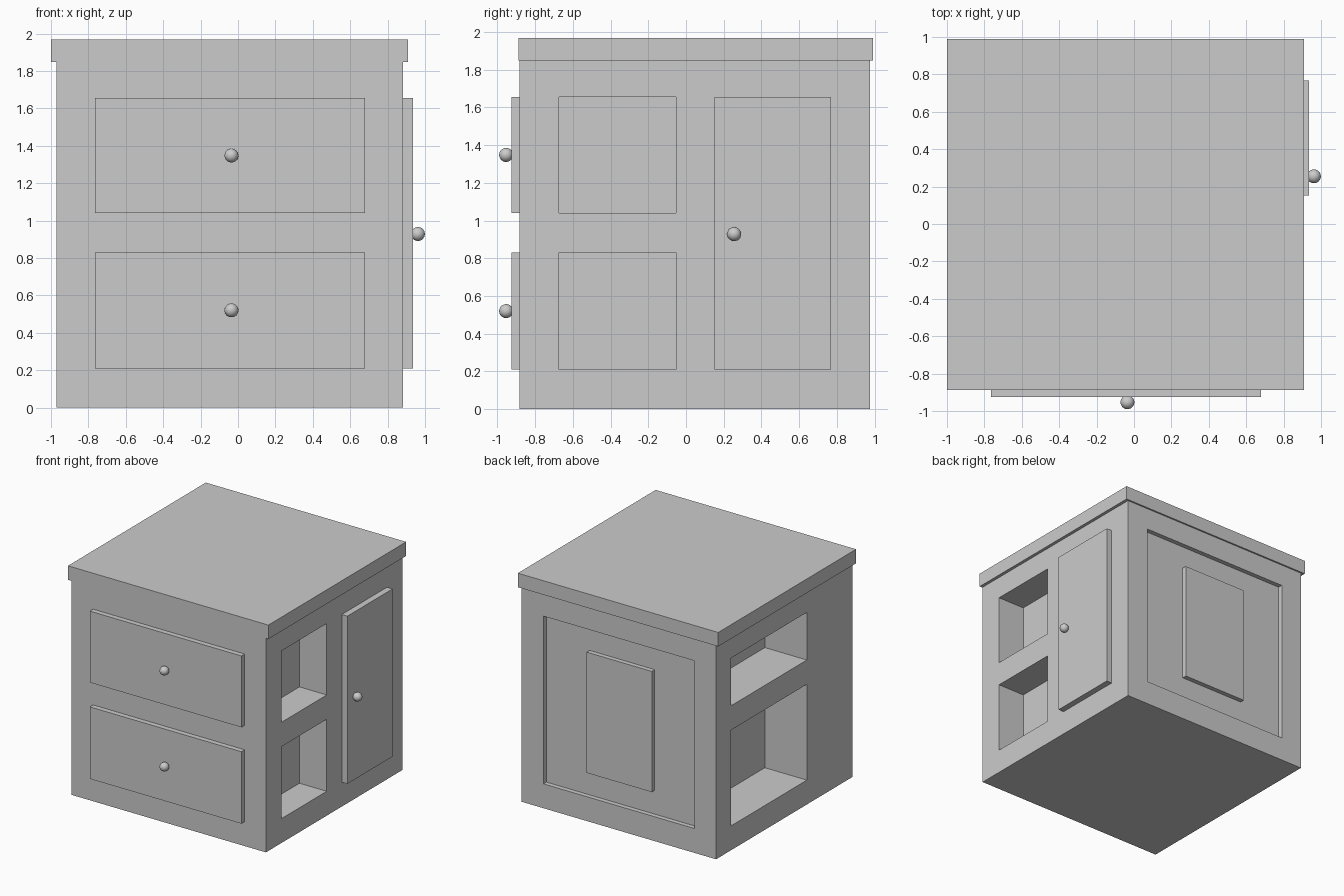
import bpy
import bmesh
from mathutils import Matrix, Vector

if "Cube" in bpy.data.objects:
    bpy.data.objects.remove(bpy.data.objects["Cube"])


def box(name, x, y, z):
    """Axis-aligned box from (min, max) pairs."""
    lo, hi = Vector((x[0], y[0], z[0])), Vector((x[1], y[1], z[1]))
    bm = bmesh.new()
    bmesh.ops.create_cube(bm, size=1, matrix=Matrix.LocRotScale((lo + hi) / 2, None, hi - lo))
    mesh = bpy.data.meshes.new(name)
    bm.to_mesh(mesh)
    bm.free()
    obj = bpy.data.objects.new(name, mesh)
    bpy.context.collection.objects.link(obj)
    return obj


def cut(target, x, y, z):
    """Subtract a box from the target and discard the cutter."""
    cutter = box("cutter", x, y, z)
    cutter.hide_render = True
    mod = target.modifiers.new("cut", 'BOOLEAN')
    mod.operation, mod.solver, mod.object = 'DIFFERENCE', 'EXACT', cutter
    bpy.context.view_layer.objects.active = target
    bpy.ops.object.modifier_apply(modifier=mod.name)
    bpy.data.objects.remove(cutter)


def knob(name, location):
    bpy.ops.mesh.primitive_uv_sphere_add(segments=32, ring_count=16, radius=0.037, location=location)
    bpy.context.object.name = name
    bpy.ops.object.shade_smooth()


X0, X1 = -0.97, 0.883      # body sides
Y0, Y1 = -0.881, 0.976     # body front and back
LOWER, UPPER, FULL = (0.21, 0.83), (1.04, 1.655), (0.21, 1.655)

# Carcass
body = box("cabinet_body", (X0, X1), (Y0, Y1), (0, 1.847))

# Open shelves on the right side
for z in (LOWER, UPPER):
    cut(body, (X1 - 0.26, X1 + 0.1), (-0.672, -0.053), z)

# Open shelves on the left side: tall below, short above
for z in ((0.21, 1.035), (1.245, 1.655)):
    cut(body, (X0 - 0.1, X0 + 0.40), (-0.26, 0.77), z)

# Recessed back with a raised centre panel
cut(body, (-0.765, 0.675), (Y1 - 0.04, Y1 + 0.1), FULL)
box("back_panel", (-0.357, 0.263), (Y1 - 0.04, Y1), (0.415, 1.455))

# Worktop
box("worktop", (-1.0, 0.91), (-0.887, 0.99), (1.847, 1.968))

# Drawer fronts with knobs
for label, z in (("lower", LOWER), ("upper", UPPER)):
    box(label + "_drawer", (-0.765, 0.68), (-0.925, Y0), z)
    knob(label + "_drawer_knob", (-0.035, -0.953, sum(z) / 2))

# Door with knob
box("door", (X1, 0.936), (0.152, 0.768), FULL)
knob("door_knob", (0.962, 0.255, 0.928))
